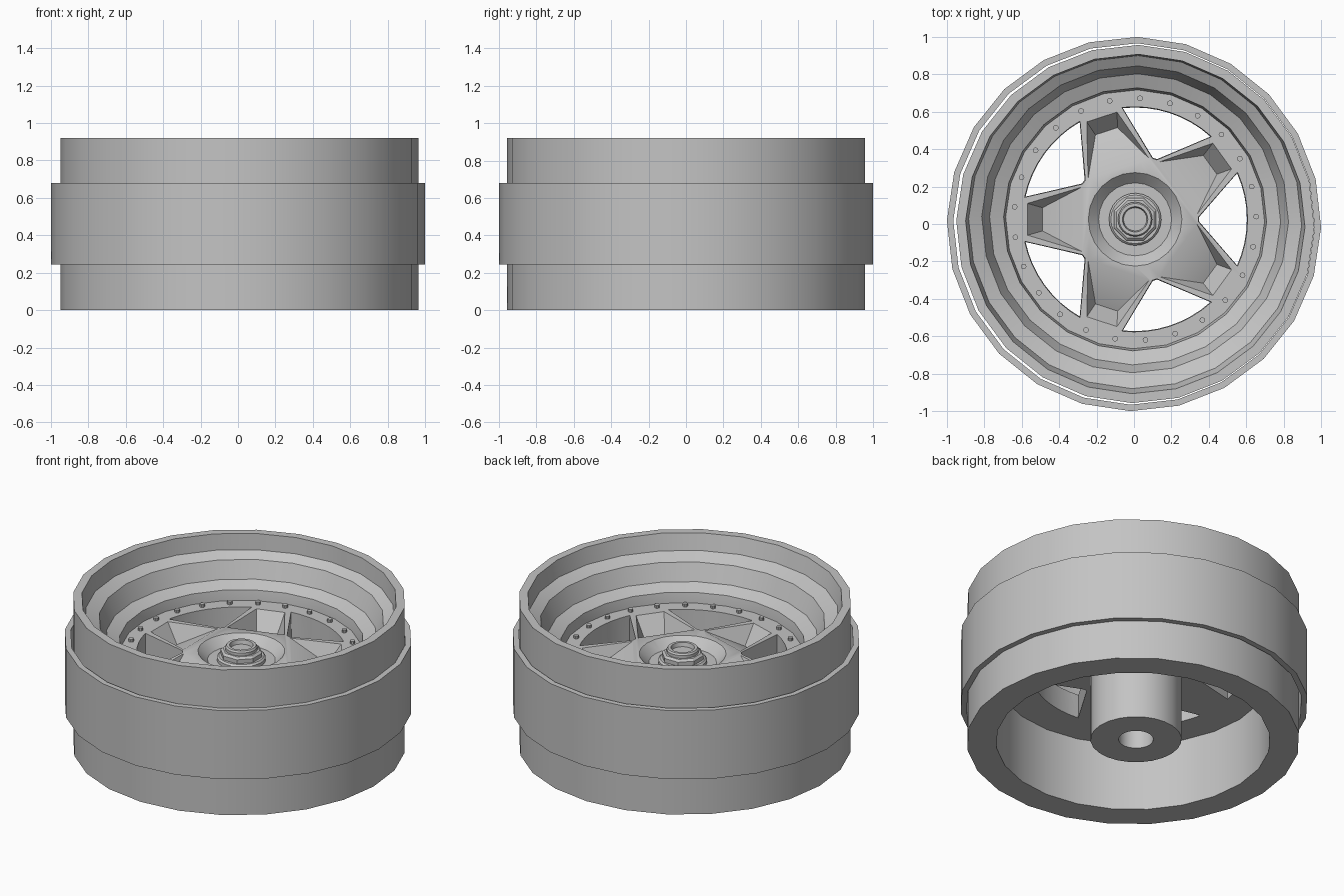
import bpy, bmesh, math
from math import cos, sin, pi, radians
from mathutils import Matrix

if "Cube" in bpy.data.objects:
    bpy.data.objects.remove(bpy.data.objects["Cube"], do_unlink=True)

SIDES = 24
BODY = (0.007, 0.0)       # axis of the barrel
FACE = (0.006, 0.025)     # axis of the spoked centre
TOP, BACK = 0.585, 0.43   # spoke plate heights

metal = bpy.data.materials.new("grey_metal")
metal.use_nodes = True
GREY = (0.55, 0.55, 0.55, 1)
metal.diffuse_color = GREY
metal.node_tree.nodes["Principled BSDF"].inputs["Base Color"].default_value = GREY


def finish(name, bm):
    """Turn a bmesh into a named, coloured object."""
    bmesh.ops.remove_doubles(bm, verts=bm.verts, dist=1e-5)
    bmesh.ops.recalc_face_normals(bm, faces=bm.faces)
    mesh = bpy.data.meshes.new(name)
    bm.to_mesh(mesh)
    bm.free()
    ob = bpy.data.objects.new(name, mesh)
    mesh.materials.append(metal)
    bpy.context.collection.objects.link(ob)
    return ob


def smooth(ob):
    bpy.ops.object.select_all(action='DESELECT')
    ob.select_set(True)
    bpy.context.view_layer.objects.active = ob
    bpy.ops.object.shade_smooth_by_angle(angle=radians(30))


def lathe(name, profile, sides=SIDES, turn=-1.1):
    """Spin a closed profile of (radius, height, axis) points."""
    bm = bmesh.new()
    rings = []
    for r, z, c in profile:
        angles = [radians(turn) + 2 * pi * i / sides for i in range(sides)]
        rings.append([bm.verts.new((c[0] + r * cos(a), c[1] + r * sin(a), z)) for a in angles])
    for k, ring in enumerate(rings):
        nxt = rings[(k + 1) % len(rings)]
        for i in range(sides):
            j = (i + 1) % sides
            bm.faces.new((ring[i], ring[j], nxt[j], nxt[i]))
    ob = finish(name, bm)
    smooth(ob)
    return ob


def solid(name, points, angle=0):
    """Convex solid round the points, turned about the face axis."""
    bm = bmesh.new()
    for p in points:
        bm.verts.new(p)
    bmesh.ops.convex_hull(bm, input=bm.verts)
    move = Matrix.Translation((*FACE, 0)) @ Matrix.Rotation(radians(angle), 4, 'Z')
    bm.transform(move)
    return finish(name, bm)


def cut(target, cutter):
    mod = target.modifiers.new("cut", 'BOOLEAN')
    mod.operation, mod.solver, mod.object = 'DIFFERENCE', 'EXACT', cutter
    bpy.context.view_layer.objects.active = target
    bpy.ops.object.modifier_apply(modifier=mod.name)
    bpy.data.objects.remove(cutter, do_unlink=True)


def circle(r, z, n=SIDES):
    return [(r * cos(2 * pi * i / n), r * sin(2 * pi * i / n), z) for i in range(n)]


# Barrel with deep stepped dish
lathe("rim_barrel", [
    (0.957, 0, BODY), (0.957, 0.92, BODY), (0.907, 0.92, BODY),
    (0.89, 0.82, (0.006, 0.01)), (0.82, 0.785, FACE), (0.778, 0.68, FACE),
    (0.703, 0.647, FACE), (0.69, TOP - 0.01, FACE), (0.69, BACK, FACE),
    (0.788, BACK, BODY), (0.788, 0, BODY)])

# Loose band round the barrel
O = (0, 0)
lathe("outer_band", [(1, 0.245, O), (1, 0.68, O), (0.966, 0.68, O), (0.966, 0.245, O)])

# Spoke plate: openings, tapering spoke pockets and hub recess
plate = solid("spoke_plate", circle(0.7, BACK) + circle(0.7, TOP))
opening = [(0.345, -0.012), (0.345, 0.012)]
opening += [(0.595 * cos(radians(a)), 0.595 * sin(radians(a))) for a in range(-24, 25, 6)]
pocket = [(0.285, 0.172), (0.285, -0.172), (0.575, -0.085), (0.575, 0.085)]
for i in range(5):
    hole = [(x, y, z) for x, y in opening for z in (BACK - 0.1, TOP - 0.012)]
    wide = [(0.48 + (x - 0.48) * 1.05, y * 1.04, z) for x, y in opening for z in (TOP, TOP + 0.1)]
    cut(plate, solid("opening_cutter", hole + wide, 72 * i))
    shape = [(x, y, z) for x, y in pocket for z in (TOP, TOP + 0.1)]
    shape += [(0.495, y, TOP - 0.115) for y in (-0.062, 0.062)]
    cut(plate, solid("pocket_cutter", shape, 72 * i + 36))
cut(plate, solid("recess_cutter", circle(0.25, TOP + 0.1) + circle(0.25, TOP)
                 + circle(0.195, TOP - 0.055)))
smooth(plate)

# Hub tube behind the plate, with a blind bore
lathe("hub_tube", [(r, z, FACE) for r, z in
      ((0.262, 0), (0.262, 0.45), (0, 0.45), (0, 0.4), (0.1, 0.4), (0.1, 0))])

# Centre fastener: washer, nut and hollow collar
lathe("hub_washer", [(r, z, FACE) for r, z in
      ((0.14, 0.5), (0.14, 0.55), (0.13, 0.56), (0, 0.56), (0, 0.5))])
lathe("hub_nut", [(r, z, FACE) for r, z in
      ((0.122, 0.55), (0.122, 0.585), (0.108, 0.597), (0, 0.597), (0, 0.55))], 8, 22.5)
lathe("hub_collar", [(r, z, FACE) for r, z in
      ((0.092, 0.58), (0.092, 0.615), (0.085, 0.625), (0.068, 0.625),
       (0.062, 0.6), (0, 0.6), (0, 0.58))])

# Ring of rivets on the plate edge
for i in range(25):
    a = radians(1.3 + 14.4 * i)
    c = (FACE[0] + 0.647 * cos(a), FACE[1] + 0.647 * sin(a))
    lathe("rivet", [(r, z, c) for r, z in
          ((0.015, TOP - 0.01), (0.015, TOP + 0.018), (0, TOP + 0.018), (0, TOP - 0.01))], 10)
